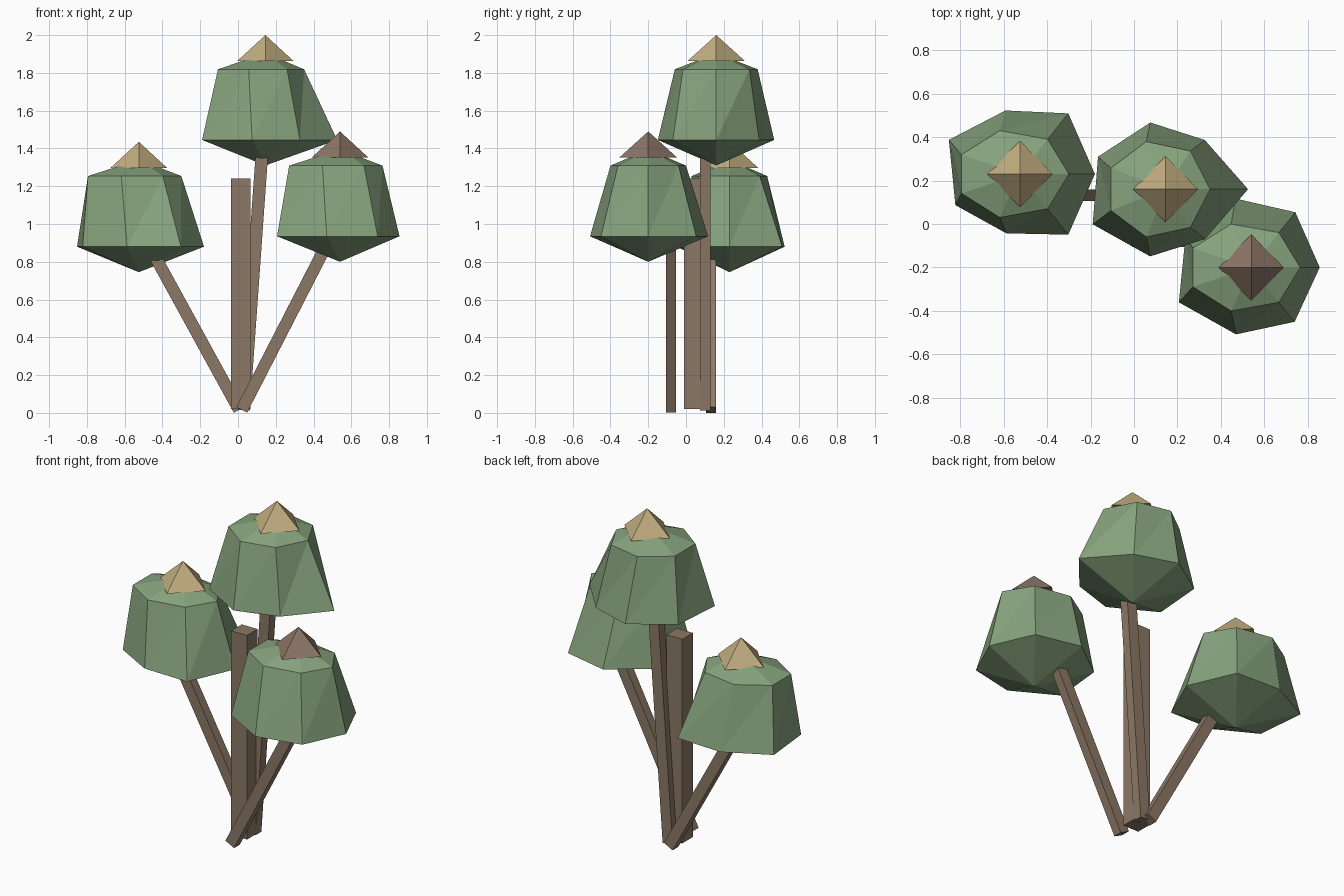
import bpy, bmesh, math
from mathutils import Vector

if "Cube" in bpy.data.objects:
    bpy.data.objects.remove(bpy.data.objects["Cube"])


def material(name, rgb):
    m = bpy.data.materials.new(name)
    m.diffuse_color = (*rgb, 1)
    m.use_nodes = True
    m.node_tree.nodes["Principled BSDF"].inputs["Base Color"].default_value = m.diffuse_color
    return m


GREEN = material("leaf green", (0.24, 0.365, 0.205))
BARK = material("bark brown", (0.262, 0.188, 0.133))
TAN = material("pale tan", (0.54, 0.42, 0.215))
RUST = material("dull brown", (0.262, 0.178, 0.135))


def finish(name, bm, mat):
    bmesh.ops.recalc_face_normals(bm, faces=bm.faces)
    me = bpy.data.meshes.new(name)
    bm.to_mesh(me)
    bm.free()
    me.materials.append(mat)
    ob = bpy.data.objects.new(name, me)
    bpy.context.collection.objects.link(ob)


def crown(name, x, y, z, radii, rx, ry):
    """Seven-sided crown: point below, wide rim, narrower shoulder, low peak."""
    bm = bmesh.new()
    low = bm.verts.new((x, y, z - 0.135))
    peak = bm.verts.new((x, y, z + 0.46))
    rim, shoulder = [], []
    for i, r in enumerate(radii):
        a = math.tau * i / 7
        c, s = math.cos(a), math.sin(a)
        rim.append(bm.verts.new((x + r * c, y + r * s, z)))
        shoulder.append(bm.verts.new((x - 0.035 + rx * c, y + ry * s, z + 0.374)))
    for i in range(7):
        j = (i + 1) % 7
        bm.faces.new((low, rim[j], rim[i]))
        bm.faces.new((rim[i], rim[j], shoulder[j]))
        bm.faces.new((rim[i], shoulder[j], shoulder[i]))
        bm.faces.new((shoulder[i], shoulder[j], peak))
    finish(name, bm, GREEN)


def cap(name, x, y, z, mat):
    """Four-sided pyramid with its corners on the axes."""
    bm = bmesh.new()
    tip = bm.verts.new((x, y, z + 0.138))
    base = [bm.verts.new((x + 0.15 * dx, y + 0.153 * dy, z))
            for dx, dy in ((1, 0), (0, 1), (-1, 0), (0, -1))]
    bm.faces.new(base)
    for i in range(4):
        bm.faces.new((base[i], base[(i + 1) % 4], tip))
    finish(name, bm, mat)


def post(name, start, end, wide, deep):
    """Square beam between two points that share the same y."""
    a, b = Vector(start), Vector(end)
    axis = (b - a).normalized()
    depth = Vector((0, deep / 2, 0))
    side = axis.cross(Vector((0, 1, 0))).normalized() * wide / 2
    bm = bmesh.new()
    ends = [[bm.verts.new(p + side * i + depth * j)
             for i, j in ((1, 1), (-1, 1), (-1, -1), (1, -1))] for p in (a, b)]
    for ring in ends:
        bm.faces.new(ring)
    for i in range(4):
        k = (i + 1) % 4
        bm.faces.new((ends[0][i], ends[0][k], ends[1][k], ends[1][i]))
    finish(name, bm, BARK)


# Crowns with pointed caps
CROWNS = (
    ("left", -0.525, 0.23, 0.88, (.345, .357, .30, .363, .33, .28, .357), .26, .205, TAN),
    ("right", 0.54, -0.20, 0.935, (.315, .325, .325, .336, .37, .316, .32), .26, .205, RUST),
    ("top", 0.145, 0.16, 1.445, (.38, .29, .315, .345, .372, .317, .293), .24, .225, TAN),
)
for n, x, y, z, radii, rx, ry, mat in CROWNS:
    crown(n + "_crown", x, y, z, radii, rx, ry)
    cap(n + "_cap", x, y, z + 0.417, mat)

# Trunk and branches
post("trunk", (0.014, 0.04, 0.02), (0.014, 0.04, 1.24), 0.104, 0.10)
post("top_branch", (0.03, 0.103, 0.015), (0.13, 0.103, 1.42), 0.066, 0.056)
post("left_branch", (0.006, 0.132, 0.016), (-0.49, 0.132, 0.92), 0.064, 0.054)
post("right_branch", (0.02, -0.08, 0.016), (0.50, -0.08, 0.95), 0.064, 0.054)
